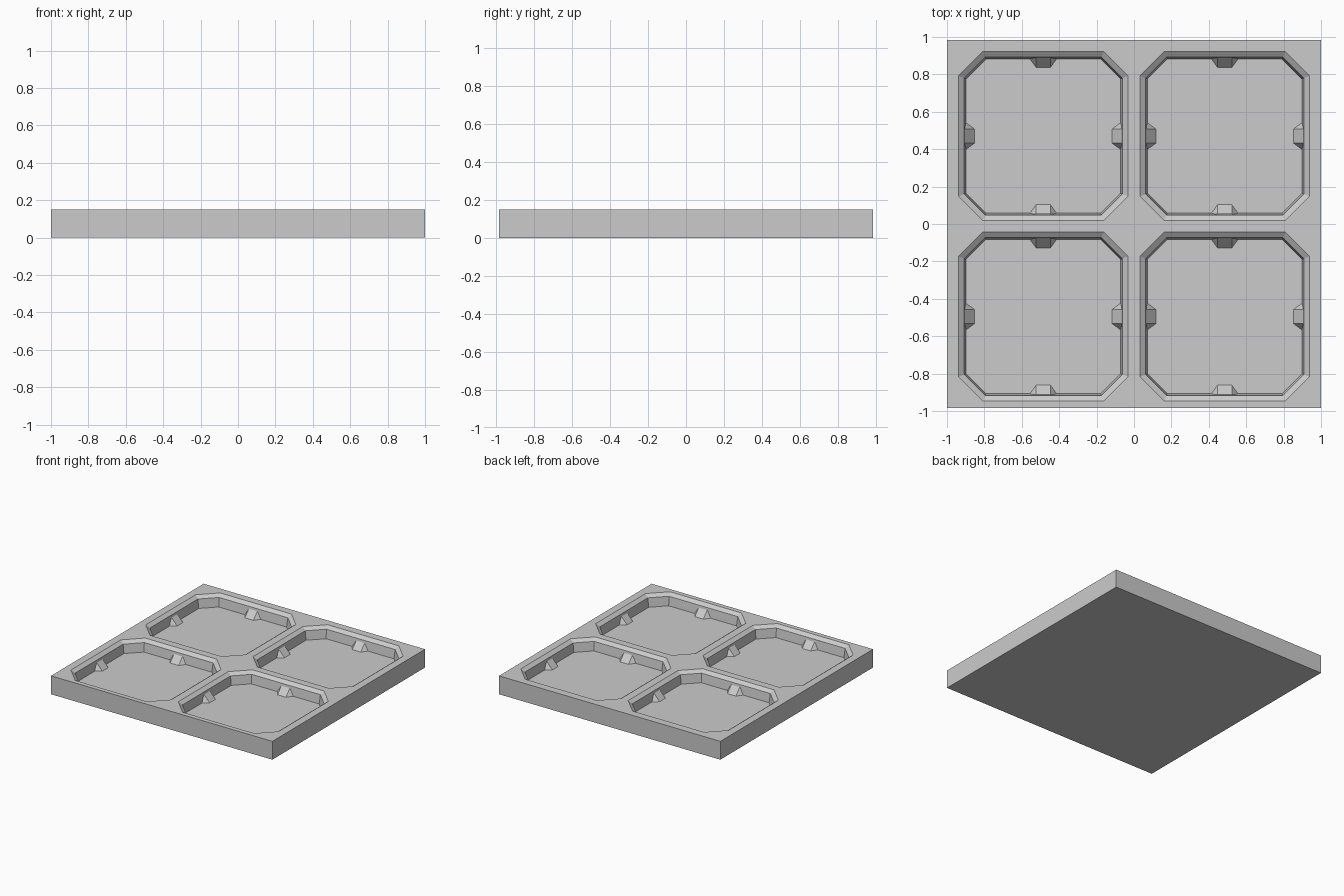
import bpy, bmesh, math
from mathutils import Matrix, Vector

cube = bpy.data.objects.get("Cube")
if cube:
    bpy.data.objects.remove(cube, do_unlink=True)

WIDTH, DEPTH, TOP, FLOOR = 1.0, 0.985, 0.15, 0.055
SPLIT_Y = -0.01                       # line between front and back pockets
HALF_X, HALF_Y, CUT = 0.453, 0.452, 0.13

grey = bpy.data.materials.new("plain grey")
grey.use_nodes = True
colour = (0.6, 0.6, 0.6, 1)
grey.diffuse_color = colour
grey.node_tree.nodes["Principled BSDF"].inputs["Base Color"].default_value = colour


def finish(bm, name):
    bmesh.ops.remove_doubles(bm, verts=bm.verts, dist=0.0001)
    bmesh.ops.recalc_face_normals(bm, faces=bm.faces)
    mesh = bpy.data.meshes.new(name)
    bm.to_mesh(mesh)
    bm.free()
    mesh.materials.append(grey)
    obj = bpy.data.objects.new(name, mesh)
    bpy.context.collection.objects.link(obj)
    return obj


def octagon(bm, cx, cy, inset, z):
    """Clipped rectangle, two vertices per corner, counter-clockwise."""
    hx, hy = HALF_X - inset, HALF_Y - inset
    c = CUT - inset * (2 - math.sqrt(2))
    pts = [(hx, hy - c), (hx - c, hy), (c - hx, hy), (-hx, hy - c),
           (-hx, c - hy), (c - hx, -hy), (hx - c, -hy), (hx, c - hy)]
    return [bm.verts.new((cx + x, cy + y, z)) for x, y in pts]


def tray_cell(bm, x0, x1, y0, y1, cx, cy):
    # Rim around the pocket
    corners = [bm.verts.new((x, y, TOP)) for x, y in
               ((x1, y1), (x0, y1), (x0, y0), (x1, y0))]
    rings = [octagon(bm, cx, cy, inset, z) for inset, z in
             ((0, TOP), (0.03, TOP - 0.022), (0.04, FLOOR))]
    rim = rings[0]
    for k in range(4):
        a, b = rim[2 * k], rim[2 * k + 1]
        bm.faces.new((corners[k], b, a))
        bm.faces.new((corners[k], corners[(k + 1) % 4], rim[(2 * k + 2) % 8], b))
    # Chamfer, wall and floor
    for upper, lower in zip(rings, rings[1:]):
        for i in range(8):
            j = (i + 1) % 8
            bm.faces.new((upper[i], upper[j], lower[j], lower[i]))
    bm.faces.new(rings[-1])
    # Underside
    bm.faces.new([bm.verts.new((v.co.x, v.co.y, 0)) for v in corners])


def tab(bm, cx, cy, angle, reach):
    """Small sloped catch whose back lies in the pocket wall."""
    wall, tip, crest = reach + 0.005, reach - 0.045, FLOOR + 0.055
    pts = [(wall, -0.075, FLOOR), (wall, 0.075, FLOOR), (tip, 0.038, FLOOR),
           (tip, -0.038, FLOOR), (wall, -0.038, crest), (wall, 0.038, crest)]
    turn = Matrix.Rotation(angle, 3, 'Z')
    v = [bm.verts.new(turn @ Vector(p) + Vector((cx, cy, 0))) for p in pts]
    for face in ((0, 1, 2, 3), (0, 4, 5, 1), (3, 2, 5, 4), (0, 3, 4), (1, 5, 2)):
        bm.faces.new([v[i] for i in face])


tray, tabs = bmesh.new(), bmesh.new()
for x0, x1, cx in ((-WIDTH, 0, -0.485), (0, WIDTH, 0.485)):
    for y0, y1, cy in ((-DEPTH, SPLIT_Y, -0.495), (SPLIT_Y, DEPTH, 0.47)):
        tray_cell(tray, x0, x1, y0, y1, cx, cy)
        for k in range(4):
            reach = (HALF_X, HALF_Y)[k % 2] - 0.04
            tab(tabs, cx, cy, k * math.pi / 2, reach)

# Outer side walls, joining the rim to the underside
bmesh.ops.remove_doubles(tray, verts=tray.verts, dist=0.0001)
for edge in [e for e in tray.edges if e.is_boundary and e.verts[0].co.z > 0.1]:
    low = [tray.verts.new((v.co.x, v.co.y, 0)) for v in edge.verts]
    tray.faces.new((edge.verts[0], edge.verts[1], low[1], low[0]))

finish(tray, "tray")
finish(tabs, "pocket_tabs")
